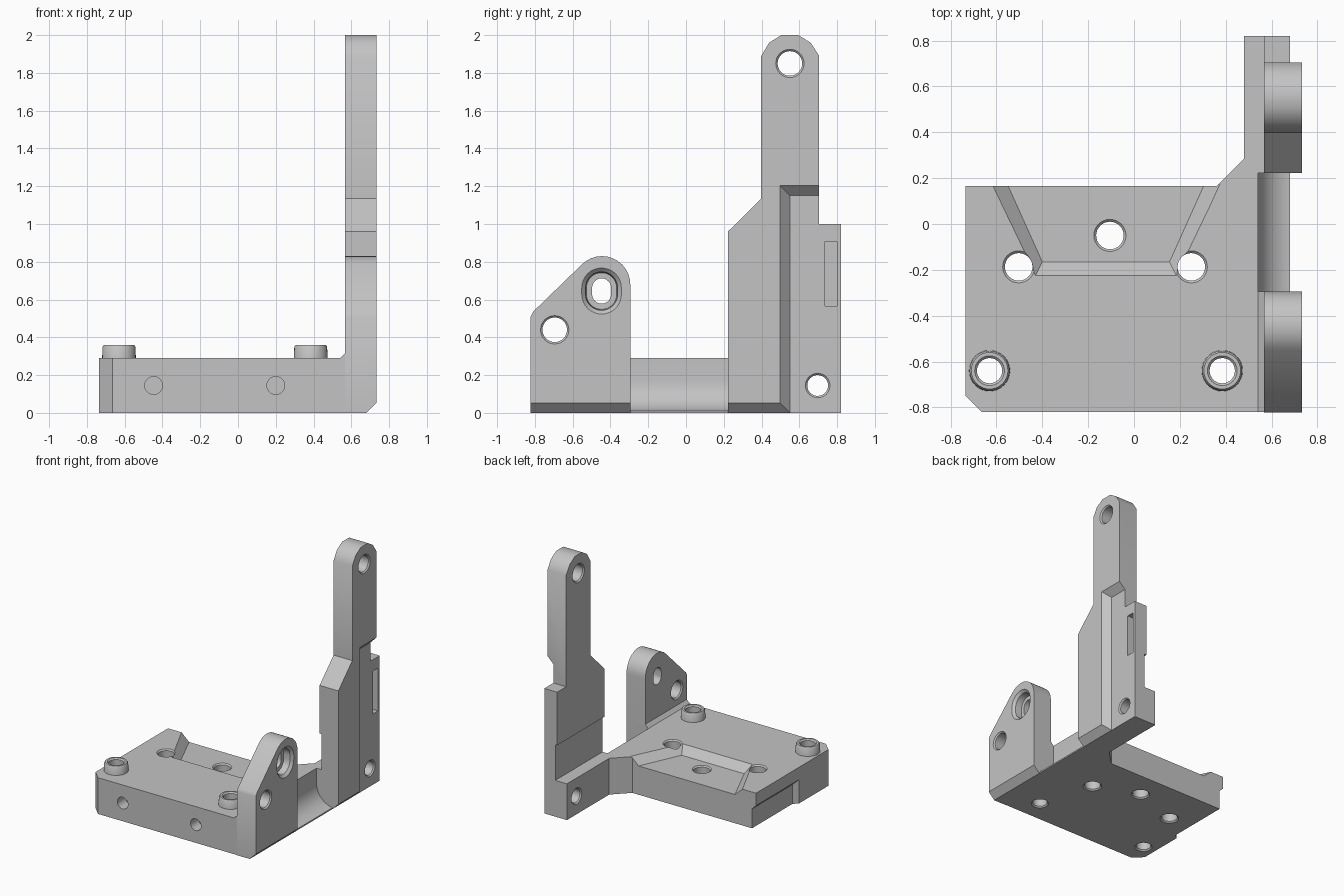
import bpy, bmesh
from math import sin, cos, pi, radians

default = bpy.data.objects.get("Cube")
if default:
    bpy.data.objects.remove(default, do_unlink=True)

grey = bpy.data.materials.new("plain grey")
grey.use_nodes = True
GREY = (0.55, 0.55, 0.55, 1)
grey.diffuse_color = GREY
grey.node_tree.nodes["Principled BSDF"].inputs["Base Color"].default_value = GREY


def loft(name, axis, *sections):
    """Solid through sections (position, outline) stacked along an axis."""
    place = {"x": lambda t, u, v: (t, u, v),
             "y": lambda t, u, v: (u, t, v),
             "z": lambda t, u, v: (u, v, t)}[axis]
    bm = bmesh.new()
    rings = [[bm.verts.new(place(t, u, v)) for u, v in pts] for t, pts in sections]
    for a, b in zip(rings, rings[1:]):
        for i in range(len(a)):
            j = (i + 1) % len(a)
            bm.faces.new((a[i], a[j], b[j], b[i]))
    bm.faces.new(rings[0][::-1])
    bm.faces.new(rings[-1])
    bmesh.ops.recalc_face_normals(bm, faces=bm.faces)
    mesh = bpy.data.meshes.new(name)
    bm.to_mesh(mesh)
    bm.free()
    mesh.materials.append(grey)
    ob = bpy.data.objects.new(name, mesh)
    bpy.context.collection.objects.link(ob)
    return ob


def prism(name, axis, lo, hi, outline):
    return loft(name, axis, (lo, outline), (hi, outline))


def rect(u0, v0, u1, v1):
    return [(u0, v0), (u1, v0), (u1, v1), (u0, v1)]


def arc(u, v, r, start, end, n=12):
    angles = [radians(start + (end - start) * i / n) for i in range(n + 1)]
    return [(u + r * cos(a), v + r * sin(a)) for a in angles]


def stadium(u, v, r, stretch=0.0):
    """Circle, or an upright rounded slot when stretched."""
    return arc(u, v + stretch, r, 0, 180, 16) + arc(u, v - stretch, r, 180.01, 359.99, 16)


def circle(u, v, r, n=32):
    return [(u + r * cos(2 * pi * i / n), v + r * sin(2 * pi * i / n)) for i in range(n)]


def hole(axis, u, v, r, lo, hi, rim=0.01):
    """Through-hole cutter with a small bevelled rim at both faces."""
    return loft("hole_cutter", axis,
                (lo - rim, circle(u, v, r + 2 * rim)), (lo + rim, circle(u, v, r)),
                (hi - rim, circle(u, v, r)), (hi + rim, circle(u, v, r + 2 * rim)))


def cut(part, *cutters):
    bpy.context.view_layer.objects.active = part
    for c in cutters:
        c.hide_render = True
        mod = part.modifiers.new("cut", "BOOLEAN")
        mod.operation, mod.solver, mod.object = "DIFFERENCE", "EXACT", c
        bpy.ops.object.modifier_apply(modifier=mod.name)
        bpy.data.objects.remove(c, do_unlink=True)


TOP, INNER, OUTER, STEP = 0.29, 0.567, 0.733, 0.68
GAP = (-0.295, 0.222)          # open stretch between the two uprights

# Base plate with rear arm
base = prism("base_plate", "z", 0, TOP, [
    (-0.665, -0.82), (STEP, -0.82), (STEP, 0.82), (0.48, 0.82),
    (0.48, 0.285), (0.36, 0.165), (-0.735, 0.165), (-0.735, -0.75)])

# Hollow curve along the side, between the uprights
cut(base, prism("side_curve_cutter", "y", *GAP,
                [(0.54, 0.4)] + arc(0.7, 0.17, 0.16, 180, 270) + [(0.8, 0.01), (0.8, 0.4)]))

# Sloped pocket open to the back
cut(base, loft("pocket_cutter", "z",
               (0.23, [(-0.553, 0.175), (-0.4, -0.165), (0.155, -0.165), (0.308, 0.175)]),
               (0.31, [(-0.642, 0.175), (-0.44, -0.245), (0.195, -0.245), (0.397, 0.175)])))

# Undercut on the far side wall, leaving a lip
cut(base, loft("lip_cutter", "x",
               (-0.755, rect(-0.4, -0.1, 0.3, 0.21)),
               (-0.7, rect(-0.345, -0.1, 0.3, 0.155))))

# Screw holes down through the base and blind holes in the front
BOSSES = [(-0.63, -0.64), (0.385, -0.64)]
cut(base, *[hole("z", x, y, 0.06, 0, z) for x, y, z in
            [(-0.503, -0.187, TOP), (0.25, -0.187, TOP), (-0.105, -0.05, 0.23)]])
cut(base, *[hole("z", x, y, 0.055, 0, 0.4) for x, y in BOSSES])
cut(base, *[prism("blind_cutter", "y", -0.9, -0.72, circle(x, 0.145, 0.047))
            for x in (-0.447, 0.2)])

# Raised collars round the front screw holes
collars = []
for (x, y), side in zip(BOSSES, ("right", "left")):
    collar = loft("collar_" + side, "z", (TOP - 0.02, circle(x, y, 0.09)),
                  (0.35, circle(x, y, 0.087)), (0.36, circle(x, y, 0.08)))
    cut(collar, hole("z", x, y, 0.055, 0.2, 0.36))
    collars.append(collar)


def bottom_bevel():
    return prism("bevel_cutter", "y", -1, 0.9,
                 [(0.66, -0.02), (0.76, 0.08), (0.76, -0.02)])


# Low upright at the front
front = prism("front_upright", "x", INNER, OUTER,
              [(GAP[0], 0), (GAP[0], 0.68)] + arc(-0.445, 0.68, 0.15, 0, 135)
              + [(-0.81, 0.535), (-0.822, 0.51), (-0.822, 0)])
cut(front, bottom_bevel(), hole("x", -0.695, 0.44, 0.065, INNER, OUTER))
cut(front, loft("slot_cutter", "x",
                (0.5, stadium(-0.447, 0.645, 0.05, 0.017)),
                (0.66, stadium(-0.447, 0.645, 0.05, 0.017)),
                (0.661, stadium(-0.447, 0.645, 0.08, 0.017)),
                (0.713, stadium(-0.447, 0.645, 0.085, 0.017)),
                (0.753, stadium(-0.447, 0.645, 0.125, 0.017))))
corner = prism("inside_corner", "y", -0.82, GAP[0],
               [(0.54, 0.27), (0.54, TOP), (INNER, 0.317), (0.58, 0.27)])

# Tall upright at the back
tall = prism("tall_upright", "x", INNER, OUTER, [
    (GAP[1], 0), (GAP[1], 0.96), (0.398, 1.135), (0.398, 1.89), (0.44, 1.96),
    (0.505, 2.0), (0.595, 2.0), (0.66, 1.96), (0.705, 1.89), (0.705, 1.0),
    (0.82, 1.0), (0.82, 0)])
cut(tall, bottom_bevel(),
    loft("step_cutter", "x", (STEP, rect(0.55, -0.2, 1, 1.15)),
         (0.76, rect(0.47, -0.2, 1, 1.23))),
    prism("relief_cutter", "x", 0.5, INNER + 0.016, rect(0.1, -0.1, 1, 0.575)),
    prism("window_cutter", "x", 0.63, 0.72, rect(0.737, 0.565, 0.8, 0.908)),
    hole("x", 0.55, 1.85, 0.065, INNER, OUTER))

# Cross hole through the rear arm and the tall upright
for part in (base, tall):
    cut(part, hole("x", 0.697, 0.145, 0.055, 0.48, STEP))

# Smooth curves, crisp edges
bpy.ops.object.select_all(action="DESELECT")
for ob in (base, front, corner, tall, *collars):
    ob.select_set(True)
bpy.context.view_layer.objects.active = base
bpy.ops.object.shade_smooth_by_angle(angle=radians(35))
